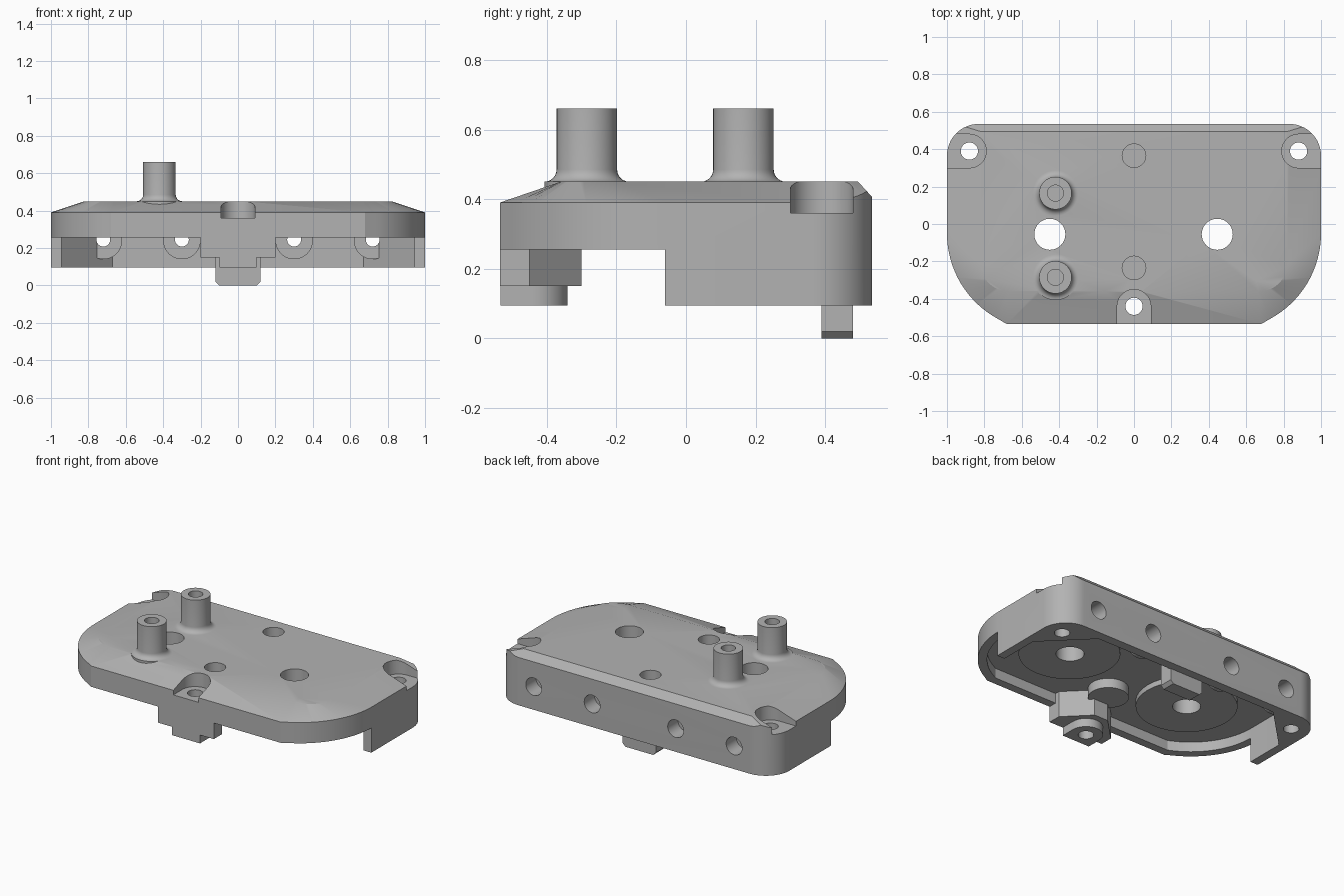
import bpy, bmesh, math
from mathutils import Matrix

if "Cube" in bpy.data.objects:
    bpy.data.objects.remove(bpy.data.objects["Cube"])

grey = bpy.data.materials.new("plain grey")
grey.use_nodes = True
grey.diffuse_color = (0.45, 0.45, 0.45, 1)
grey.node_tree.nodes["Principled BSDF"].inputs["Base Color"].default_value = (0.45, 0.45, 0.45, 1)


def arc(cx, cy, r, a0, a1, n=16):
    angles = [math.radians(a0 + (a1 - a0) * i / n) for i in range(n + 1)]
    return [(cx + r * math.cos(a), cy + r * math.sin(a)) for a in angles]


def circle(cx, cy, r):
    return arc(cx, cy, r, 0, 360, 40)[:-1]


def mirrored(half):
    """Close a right-hand half outline with its mirror image."""
    return half + [(-x, y) for x, y in reversed(half)]


def slot(cx, cy, r, heading, length):
    """Half circle whose straight sides run on along the heading."""
    dx, dy = math.cos(math.radians(heading)) * length, math.sin(math.radians(heading)) * length
    pts = arc(cx, cy, r, heading + 90, heading + 270, 20)
    return pts + [(pts[-1][0] + dx, pts[-1][1] + dy), (pts[0][0] + dx, pts[0][1] + dy)]


def stack(name, levels, upright=False):
    """Solid through outlines of equal count; upright lays it along y."""
    bm = bmesh.new()
    rings = [[bm.verts.new((x, y, z)) for x, y in pts] for z, pts in levels]
    n = len(rings[0])
    for low, high in zip(rings, rings[1:]):
        for i in range(n):
            j = (i + 1) % n
            bm.faces.new((low[i], low[j], high[j], high[i]))
    bm.faces.new(rings[0])
    bm.faces.new(rings[-1])
    if upright:
        bm.transform(Matrix.Rotation(math.pi / 2, 4, "X"))
    bmesh.ops.recalc_face_normals(bm, faces=bm.faces[:])
    mesh = bpy.data.meshes.new(name)
    bm.to_mesh(mesh)
    bm.free()
    obj = bpy.data.objects.new(name, mesh)
    mesh.materials.append(grey)
    bpy.context.collection.objects.link(obj)
    return obj


def prism(name, pts, z0, z1, upright=False):
    return stack(name, [(z0, pts), (z1, pts)], upright)


def combine(target, tool, operation):
    tool.hide_render = True
    mod = target.modifiers.new(operation, "BOOLEAN")
    mod.object, mod.operation, mod.solver = tool, operation, "EXACT"
    bpy.ops.object.select_all(action="DESELECT")
    bpy.context.view_layer.objects.active = target
    target.select_set(True)
    bpy.ops.object.modifier_apply(modifier=mod.name)
    bpy.data.objects.remove(tool)


def add(tool):
    combine(housing, tool, "UNION")


def cut(tool):
    combine(housing, tool, "DIFFERENCE")


# Housing block: rounded outline
front_arc = arc(0.48, -0.05, 0.52, -62, 0)
housing = prism("housing", mirrored([(0.68, -0.535)] + front_arc + arc(0.83, 0.365, 0.17, 0, 90)),
                0.095, 0.45)

# Sloping top on the sides and front, open at the back
lower = mirrored([(0.68, -0.535)] + front_arc + [(1, 0.8)])
upper = mirrored([(0.665, -0.36)] + arc(0.67, -0.21, 0.15, -90, 0) + [(0.82, 0.8)])
combine(housing, stack("slope", [(0, lower), (0.39, lower), (0.45, upper)]), "INTERSECT")

# Back top bevel, laid out in the y-z plane and turned along x
bevel = stack("bevel", [(-2, [(0.49, 0.455), (0.6, 0.455), (0.6, 0.335)]),
                        (2, [(0.49, 0.455), (0.6, 0.455), (0.6, 0.335)])])
bevel.data.transform(Matrix(((0, 0, 1, 0), (1, 0, 0, 0), (0, 1, 0, 0), (0, 0, 0, 1))))
cut(bevel)

# Hollow underside with diagonal corners, and the raised front skirt
cut(prism("cavity", mirrored([(0.66, -0.48)] + arc(0.48, -0.05, 0.465, -62, 0)
                             + [(0.945, 0.2), (0.67, 0.475)]), -0.1, 0.32))
cut(prism("skirt_gap", mirrored([(1.5, -1), (1.5, -0.06)]), -0.1, 0.255))

# Front mount with stepped lug
add(prism("front_mount", mirrored([(0.2, -0.534), (0.2, -0.45), (0.05, -0.3)]), 0.15, 0.34))
add(prism("front_lug", slot(0, -0.44, 0.1, -90, 0.093), 0.095, 0.2))

# Pads around the back wall holes, and the hanging tab
for x in (-0.72, -0.3, 0.3, 0.72):
    add(prism("wall_pad", circle(x, 0.24, 0.1), -0.49, -0.39, True))
add(prism("tab", mirrored([(0.1, 0), (0.12, 0.02), (0.12, 0.34)]), -0.48, -0.39, True))

# Underside discs and blind hole bosses
for x, depth in ((-0.45, 0.035), (0.45, 0.01)):
    add(prism("under_disc", circle(x, -0.055, 0.3), 0.32 - depth, 0.35))
add(prism("under_boss", circle(0, -0.235, 0.12), 0.258, 0.36))

# Tall posts with filleted feet
for y in (0.165, -0.285):
    profile = [(0.4, 0.122), (0.45, 0.122)]
    profile += [(0.485 - 0.035 * math.cos(a), 0.122 - 0.035 * math.sin(a))
                for a in (math.pi * k / 12 for k in range(1, 7))]
    profile.append((0.66, 0.087))
    add(stack("post", [(z, circle(-0.42, y, r)) for z, r in profile]))
    cut(prism("post_hole", circle(-0.42, y, 0.043), 0.4, 0.8))

# Screw seats open to the edge, with through holes
for x, y, heading in ((0.88, 0.39, 0), (-0.88, 0.39, 180), (0, -0.44, -90)):
    cut(prism("seat", slot(x, y, 0.09, heading, 0.3), 0.36, 0.6))
    cut(prism("screw_hole", circle(x, y, 0.046), -0.1, 0.6))

# Large through holes and blind top holes
for x in (-0.45, 0.445):
    cut(prism("large_hole", circle(x, -0.055, 0.083), -0.1, 0.6))
for y in (0.365, -0.235):
    cut(prism("blind_hole", circle(0, y, 0.063), 0.34, 0.6))

# Back wall holes, wider from the back
for x in (-0.72, -0.3, 0.3, 0.72):
    cut(prism("wall_hole", circle(x, 0.245, 0.037), -0.7, -0.3, True))
    cut(prism("wall_counterbore", circle(x, 0.245, 0.057), -0.7, -0.43, True))

bpy.context.view_layer.objects.active = housing
housing.select_set(True)
bpy.ops.object.shade_smooth_by_angle(angle=math.radians(25))
